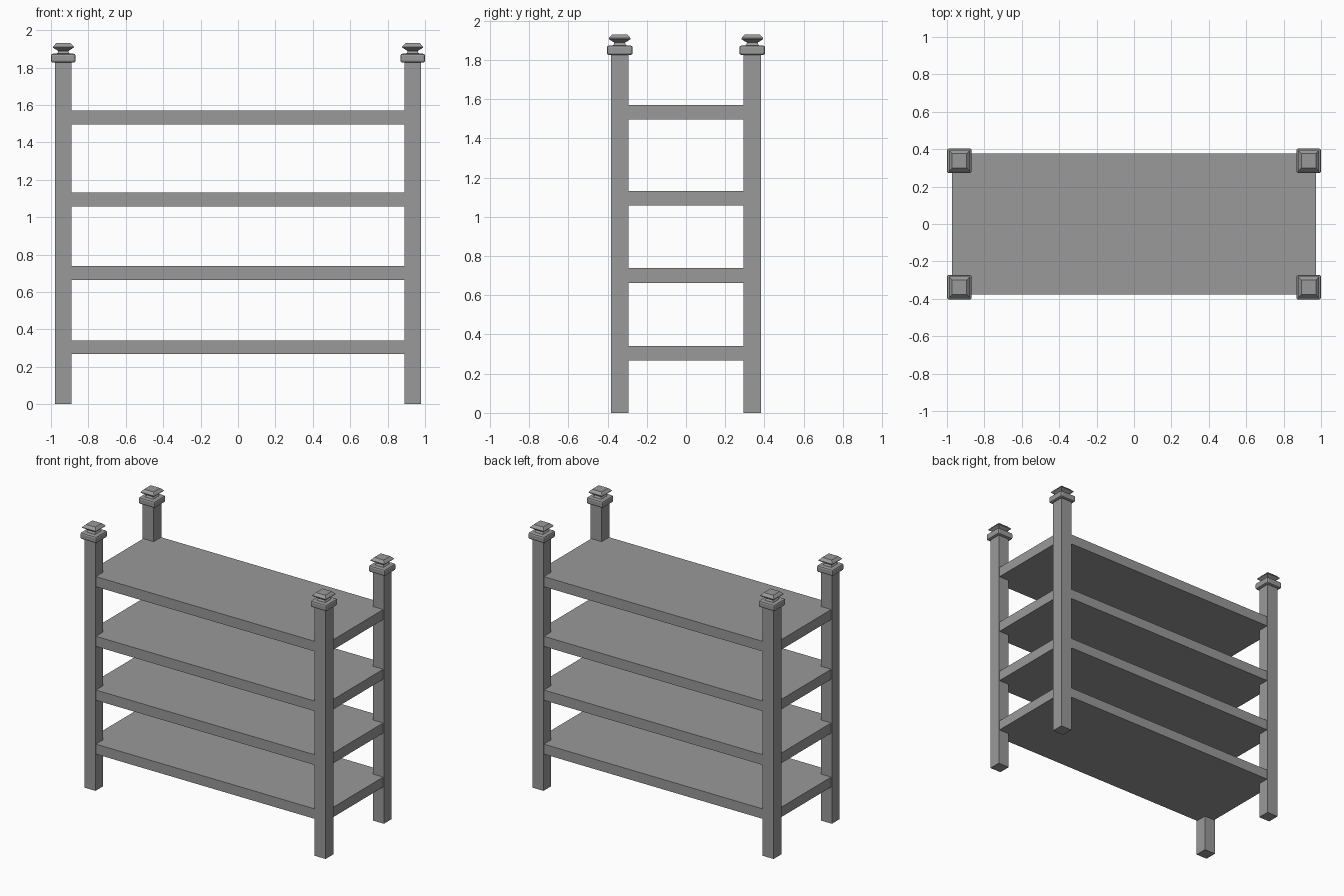
import bpy
import bmesh

cube = bpy.data.objects.get("Cube")
if cube:
    bpy.data.objects.remove(cube, do_unlink=True)

GREY = (0.32, 0.32, 0.32, 1.0)
mat = bpy.data.materials.new("plain grey")
mat.use_nodes = True
mat.diffuse_color = GREY
mat.node_tree.nodes["Principled BSDF"].inputs["Base Color"].default_value = GREY

POST_X, POST_Y = 0.934, 0.338


def add_object(name, bm):
    bmesh.ops.recalc_face_normals(bm, faces=bm.faces)
    mesh = bpy.data.meshes.new(name)
    bm.to_mesh(mesh)
    bm.free()
    mesh.materials.append(mat)
    obj = bpy.data.objects.new(name, mesh)
    bpy.context.scene.collection.objects.link(obj)
    return obj


def square_stack(name, x, y, profile):
    """Closed solid of square rings, each given as (half width, height)."""
    bm = bmesh.new()
    rings = [[bm.verts.new((x + sx * h, y + sy * h, z))
              for sx, sy in ((-1, -1), (1, -1), (1, 1), (-1, 1))]
             for h, z in profile]
    for low, high in zip(rings, rings[1:]):
        for i in range(4):
            j = (i + 1) % 4
            bm.faces.new((low[i], low[j], high[j], high[i]))
    bm.faces.new(rings[0])
    bm.faces.new(rings[-1])
    return add_object(name, bm)


def box(name, half_x, half_y, bottom, top):
    bm = bmesh.new()
    bmesh.ops.create_cube(bm, size=2)
    for v in bm.verts:
        v.co.x *= half_x
        v.co.y *= half_y
        v.co.z = top if v.co.z > 0 else bottom
    return add_object(name, bm)


# Four shelf boards, a hair inside the outer faces of the posts
SHELVES = [(0.268, 0.341), (0.663, 0.738), (1.058, 1.132), (1.496, 1.57)]
for number, (bottom, top) in enumerate(SHELVES, 1):
    box(f"shelf_{number}", 0.973, 0.378, bottom, top)

# Corner posts with bevelled collars and flared finials
FINIAL = [(0.038, 1.868), (0.028, 1.884), (0.028, 1.889),
          (0.056, 1.907), (0.056, 1.911), (0.038, 1.93)]
for side, sx in (("left", 1), ("right", -1)):
    for end, sy in (("front", -1), ("back", 1)):
        x, y = sx * POST_X, sy * POST_Y
        tag = f"{end}_{side}"
        square_stack(f"post_{tag}", x, y, [(0.045, 0), (0.045, 1.84)])
        collar = square_stack(f"collar_{tag}", x, y,
                              [(0.066, 1.826), (0.066, 1.874)])
        bevel = collar.modifiers.new("edge_bevel", "BEVEL")
        bevel.width = 0.011
        bevel.segments = 2
        square_stack(f"finial_{tag}", x, y, FINIAL)
